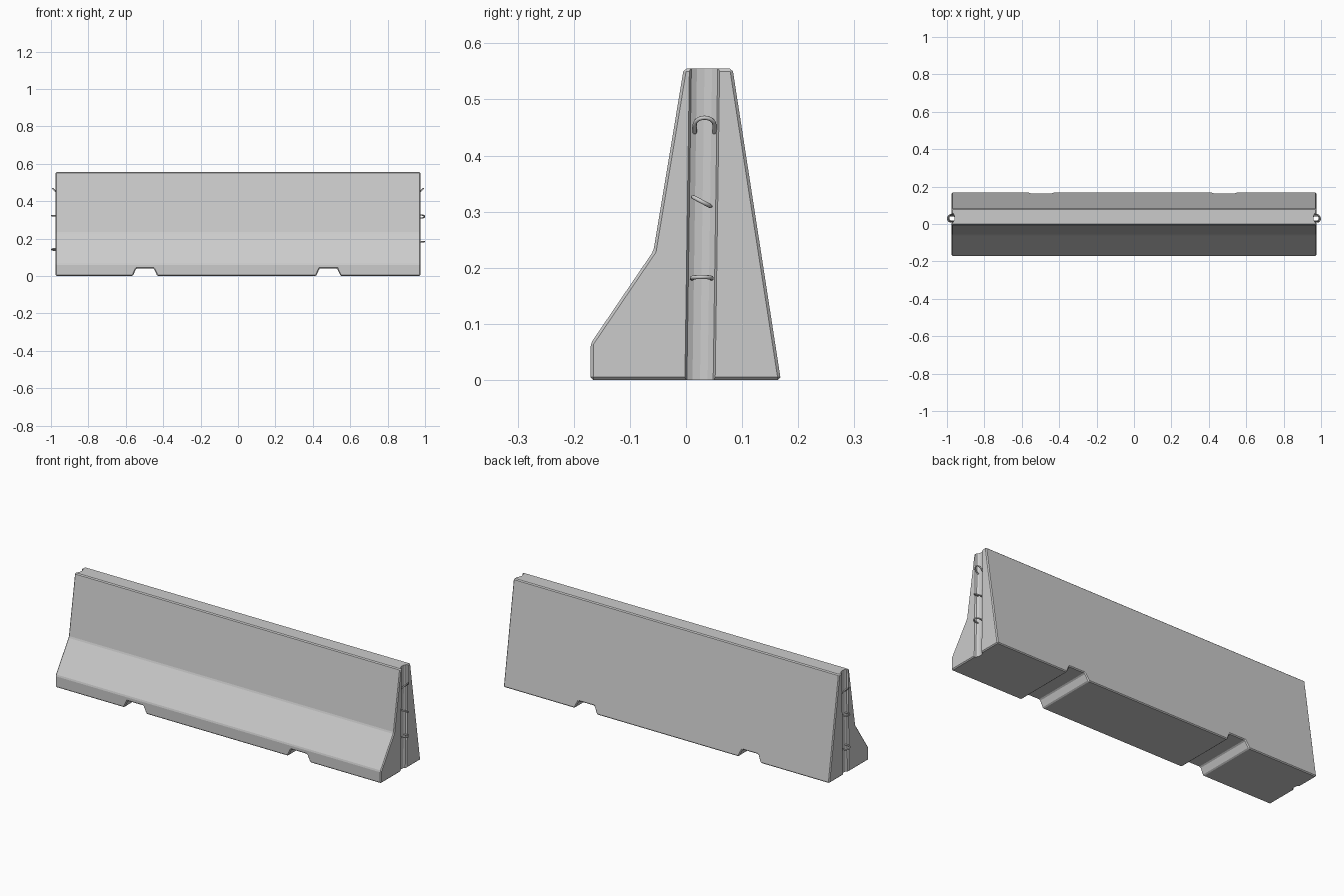
import bpy
from math import pi, sin, cos, radians
from mathutils import Matrix

if "Cube" in bpy.data.objects:
    bpy.data.objects.remove(bpy.data.objects["Cube"])

HALF = 0.975


def extrude(name, outline, to_xyz, depth):
    """Prism from a 2D outline, symmetric about zero along its extrusion."""
    n = len(outline)
    verts = [to_xyz(a, b, s * depth) for s in (-1, 1) for a, b in outline]
    faces = [list(range(n))[::-1], list(range(n, 2 * n))]
    faces += [[i, (i + 1) % n, n + (i + 1) % n, n + i] for i in range(n)]
    me = bpy.data.meshes.new(name)
    me.from_pydata(verts, [], faces)
    ob = bpy.data.objects.new(name, me)
    bpy.context.collection.objects.link(ob)
    bpy.context.view_layer.objects.active = ob
    bpy.ops.object.mode_set(mode='EDIT')
    bpy.ops.mesh.select_all(action='SELECT')
    bpy.ops.mesh.normals_make_consistent(inside=False)
    bpy.ops.object.mode_set(mode='OBJECT')
    return ob


def apply_mod(ob, kind, **props):
    mod = ob.modifiers.new(kind, kind)
    for k, v in props.items():
        setattr(mod, k, v)
    bpy.context.view_layer.objects.active = ob
    bpy.ops.object.modifier_apply(modifier=mod.name)


def cut(ob, cutter):
    apply_mod(ob, 'BOOLEAN', operation='DIFFERENCE', solver='EXACT', object=cutter)
    bpy.data.objects.remove(cutter)


# Concrete body from its side profile
profile = [(-0.17, 0), (-0.17, 0.065), (-0.058, 0.23), (-0.004, 0.555),
           (0.083, 0.555), (0.169, 0)]
body = extrude("barrier_body", profile, lambda y, z, x: (x, y, z), HALF)

# Forklift / drainage channels under the base
for cx in (-0.497, 0.483):
    trap = [(cx - 0.075, -0.02), (cx + 0.075, -0.02),
            (cx + 0.047, 0.04), (cx - 0.047, 0.04)]
    cut(body, extrude("channel_cutter", trap, lambda x, z, y: (x, y, z), 0.3))

# Chamfer all edges
apply_mod(body, 'BEVEL', width=0.005, segments=1,
          limit_method='ANGLE', angle_limit=radians(20))

# Slightly leaning rounded groove in each end
for s in (-1, 1):
    bpy.ops.mesh.primitive_cylinder_add(vertices=12, radius=0.027, depth=0.8,
                                        location=(s * HALF, 0.029, 0.2775),
                                        rotation=(-0.0144, 0, 0))
    groove = bpy.context.object
    groove.scale.x = 0.6
    cut(body, groove)


# Steel connecting loops: U-shaped rods set in the grooves
def loop(name, side, y, z, pitch=0, roll=0):
    r, leg = 0.0175, 0.02
    pts = [(-leg, -r, 0)]
    pts += [(r * cos(a), r * sin(a), 0)
            for a in (-pi / 2 + pi * i / 12 for i in range(13))]
    pts.append((-leg, r, 0))
    cu = bpy.data.curves.new(name, 'CURVE')
    cu.dimensions = '3D'
    cu.bevel_depth = 0.0037
    cu.bevel_resolution = 2
    cu.use_fill_caps = True
    sp = cu.splines.new('POLY')
    sp.points.add(len(pts) - 1)
    for p, co in zip(sp.points, pts):
        p.co = (*co, 1)
    ob = bpy.data.objects.new(name, cu)
    bpy.context.collection.objects.link(ob)
    ob.matrix_world = (Matrix.Translation((side * 0.9788, y, z))
                       @ Matrix.Rotation(0 if side > 0 else pi, 4, 'Z')
                       @ Matrix.Rotation(radians(roll), 4, 'X')
                       @ Matrix.Rotation(radians(-pitch), 4, 'Y'))


loop("right_loop_top", 1, 0.033, 0.455, pitch=45)
loop("right_loop_middle", 1, 0.028, 0.318, roll=-28)
loop("right_loop_bottom", 1, 0.028, 0.182, pitch=5)
loop("left_loop_top", -1, 0.033, 0.455, pitch=45)
loop("left_loop_middle", -1, 0.03, 0.322, pitch=3)
loop("left_loop_bottom", -1, 0.028, 0.142, roll=14)
